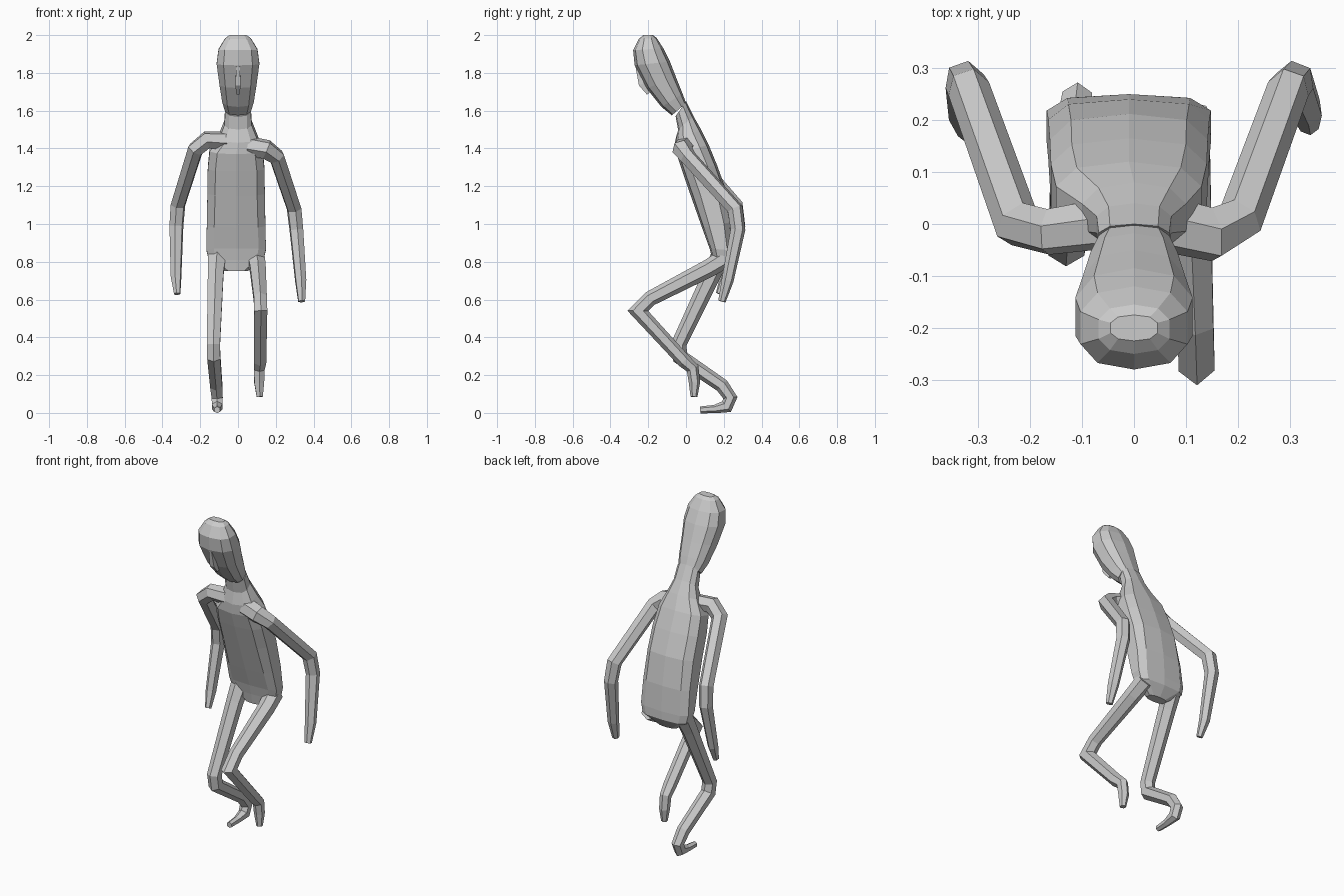
import bpy, bmesh
from math import cos, sin, pi
from mathutils import Vector


def skin(name, rings):
    """Bridge a list of vertex rings into one closed, flat-shaded object."""
    bm = bmesh.new()
    loops = [[bm.verts.new(p) for p in r] for r in rings]
    n = len(loops[0])
    for a, b in zip(loops, loops[1:]):
        for i in range(n):
            j = (i + 1) % n
            bm.faces.new((a[i], a[j], b[j], b[i]))
    bm.faces.new(loops[0])
    bm.faces.new(loops[-1])
    bmesh.ops.recalc_face_normals(bm, faces=bm.faces)
    mesh = bpy.data.meshes.new(name)
    bm.to_mesh(mesh)
    bm.free()
    ob = bpy.data.objects.new(name, mesh)
    bpy.context.collection.objects.link(ob)
    return ob


def section(yf, zf, yb, zb, w, cx=0.0, power=0.8, n=10):
    """Tilted rounded-box ring spanning a front and a back point."""
    front, back = Vector((cx, yf, zf)), Vector((cx, yb, zb))
    mid, half = (front + back) / 2, (back - front) / 2
    ring = []
    for i in range(n):
        a = 2 * pi * (i + 0.5) / n
        c, s = cos(a), sin(a)
        c = abs(c) ** power * (1 if c > 0 else -1)
        s = abs(s) ** power * (1 if s > 0 else -1)
        k = cos(pi / n) ** power
        ring.append(mid + Vector((w * c / k, 0, 0)) + half * s)
    return ring


def limb(name, path, n=6):
    """Tapered tube along (x, y, z, radius) points with mitred joints."""
    pts = [Vector(p[:3]) for p in path]
    dirs = [(b - a).normalized() for a, b in zip(pts, pts[1:])]
    tans = [dirs[0]] + [(a + b).normalized() for a, b in zip(dirs, dirs[1:])] + [dirs[-1]]
    u = tans[0].orthogonal() if abs(tans[0].x) > 0.7 else Vector((1, 0, 0))
    rings = []
    for k, t in enumerate(tans):
        u = (u - t * u.dot(t)).normalized()
        v = t.cross(u)
        bend, stretch = Vector(), 0
        if 0 < k < len(pts) - 1:
            bend = (dirs[k] - dirs[k - 1])
            if bend.length > 0.01:
                bend.normalize()
                stretch = min(1 / t.dot(dirs[k]), 1.5) - 1
        ring = []
        for i in range(n):
            a = 2 * pi * (i + 0.5) / n
            o = (u * cos(a) + v * sin(a)) * path[k][3]
            ring.append(pts[k] + o + bend * o.dot(bend) * stretch)
        rings.append(ring)
    return skin(name, rings)


# Trunk, leaning forward, running up into the neck
skin("torso", [section(*s) for s in (
    (0.15, 0.75, 0.21, 0.75, 0.06, -0.01),
    (0.14, 0.81, 0.25, 0.81, 0.145, -0.01, 0.6),
    (0.125, 0.87, 0.25, 0.86, 0.158, -0.01, 0.6),
    (0.085, 0.98, 0.24, 1.01, 0.155, -0.01, 0.6),
    (0.025, 1.15, 0.212, 1.18, 0.152, -0.01, 0.65),
    (-0.02, 1.28, 0.165, 1.31, 0.150, -0.01, 0.65),
    (-0.05, 1.37, 0.12, 1.42, 0.140, -0.01, 0.7),
    (-0.055, 1.43, 0.08, 1.50, 0.100),
    (-0.042, 1.50, 0.04, 1.57, 0.072),
    (-0.055, 1.57, 0.00, 1.65, 0.068))])

# Long head, tapering to the chin
skin("head", [section(*s) for s in (
    (-0.075, 1.575, 0.00, 1.64, 0.068),
    (-0.13, 1.62, -0.018, 1.69, 0.083),
    (-0.21, 1.72, -0.05, 1.77, 0.098),
    (-0.272, 1.84, -0.085, 1.86, 0.113),
    (-0.28, 1.92, -0.12, 1.93, 0.103),
    (-0.25, 1.98, -0.155, 1.985, 0.068),
    (-0.225, 2.0, -0.175, 2.0, 0.045))])
limb("nose", [(0, -0.262, 1.85, 0.012), (0, -0.236, 1.74, 0.02), (0, -0.20, 1.69, 0.012)], 4)

# Arms swung back, forearms hanging
limb("right_arm", [
    (-0.06, 0.0, 1.44, 0.05), (-0.165, -0.015, 1.445, 0.045),
    (-0.225, 0.0, 1.395, 0.044), (-0.318, 0.26, 1.10, 0.041),
    (-0.326, 0.275, 0.99, 0.039), (-0.328, 0.21, 0.72, 0.03),
    (-0.322, 0.175, 0.63, 0.018)])
limb("left_arm", [
    (0.06, 0.0, 1.41, 0.055), (0.15, -0.02, 1.395, 0.052),
    (0.205, 0.01, 1.355, 0.044), (0.297, 0.26, 1.08, 0.041),
    (0.309, 0.275, 0.97, 0.039), (0.332, 0.22, 0.70, 0.032),
    (0.337, 0.19, 0.59, 0.020)])

# Rear leg: planted, with a flat foot
limb("right_leg", [
    (-0.11, 0.19, 0.84, 0.055), (-0.118, 0.14, 0.74, 0.048),
    (-0.13, -0.04, 0.36, 0.040), (-0.128, -0.03, 0.295, 0.040),
    (-0.115, 0.19, 0.145, 0.037), (-0.11, 0.235, 0.08, 0.033),
    (-0.11, 0.215, 0.033, 0.032), (-0.11, 0.15, 0.020, 0.022),
    (-0.11, 0.075, 0.016, 0.018)])
# Front leg: knee raised, toes pointing down
limb("left_leg", [
    (0.095, 0.21, 0.82, 0.052), (0.105, 0.12, 0.765, 0.048),
    (0.118, -0.19, 0.605, 0.040), (0.120, -0.255, 0.54, 0.040),
    (0.117, -0.01, 0.275, 0.037), (0.112, 0.035, 0.235, 0.032),
    (0.112, 0.045, 0.16, 0.030), (0.115, 0.042, 0.085, 0.018)])
